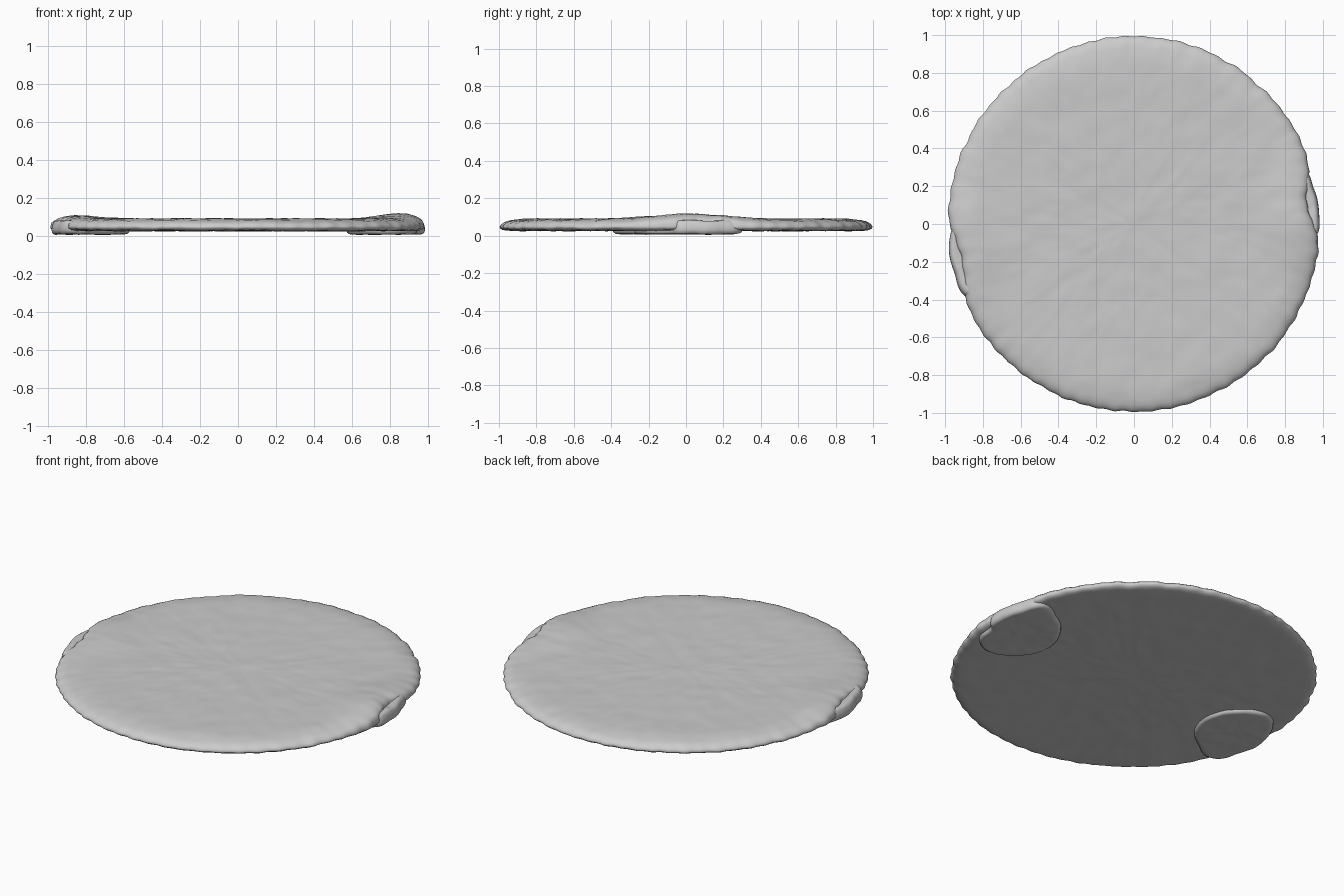
import bpy, bmesh, math
from mathutils import Vector, noise

if "Cube" in bpy.data.objects:
    bpy.data.objects.remove(bpy.data.objects["Cube"])


def slab(name, centre, radius, profile, segs, lump):
    """Closed lumpy slab: rings follow (fraction, z) from bottom centre to top centre."""
    bm = bmesh.new()
    cx, cy = centre

    def point(f, z, a):
        r = radius(a) * f
        x, y = cx + r * math.cos(a), cy + r * math.sin(a)
        z = z(x, y) if callable(z) else z
        n = noise.noise(Vector((x * 9, y * 9, z * 6 + 3))) + 0.6 * noise.noise(Vector((x * 21, y * 21, z * 6)))
        return bm.verts.new((x, y, z + lump * n))

    rings = [[point(f, z, 2 * math.pi * i / segs) for i in range(segs)] for f, z in profile]
    for a, b in zip(rings, rings[1:]):
        for i in range(segs):
            j = (i + 1) % segs
            bm.faces.new((a[i], a[j], b[j], b[i]))
    for ring, (f, z) in ((rings[0], profile[0]), (rings[-1], profile[-1])):
        c = point(0, z, 0)
        for i in range(segs):
            bm.faces.new((c, ring[i], ring[(i + 1) % segs]))
    bmesh.ops.recalc_face_normals(bm, faces=bm.faces)
    mesh = bpy.data.meshes.new(name)
    bm.to_mesh(mesh)
    bm.free()
    for p in mesh.polygons:
        p.use_smooth = True
    ob = bpy.data.objects.new(name, mesh)
    bpy.context.collection.objects.link(ob)
    return ob


def gauss(d, w):
    return math.exp(-(d / w) ** 2)


# Flat bread: scalloped rim, pulled in where the folded tabs poke out
def bread_radius(a):
    d = math.degrees(a)
    d = d - 360 if d > 180 else d
    r = 0.988 + 0.007 * noise.noise(Vector((math.cos(a) * 10, math.sin(a) * 10, 1)))
    r += 0.003 * math.sin(64 * a + 2 * math.sin(3 * a))
    r += 0.006 * abs(math.sin(a)) ** 4
    r -= 0.062 * gauss(d - 7, 9)
    left = d % 360 - 180
    r -= 0.055 * gauss(left - 12, 10)
    return r


# Raised humps above each tab
def rise(x, y):
    return 0.033 * gauss(x - 0.88, 0.17) * gauss(y - 0.04, 0.25) + 0.024 * gauss(x + 0.9, 0.17) * gauss(y + 0.12, 0.25)


def top(base):
    return lambda x, y: base + rise(x, y)


bottom = [(0.04 + 0.036 * i, 0.026) for i in range(26)]
rim = [(0.965, 0.027), (0.985, 0.031), (0.998, 0.04), (1.0, 0.048), (0.994, top(0.058)),
       (0.982, top(0.068)), (0.965, top(0.076)), (0.94, top(0.082)), (0.91, top(0.086))]
upper = [(0.88 - 0.035 * i, top(0.090)) for i in range(25)]
slab("flat_bread", (0, 0), bread_radius, bottom + rim + upper, 256, 0.0035)


# Folded tabs under the left and right rims
def tab(name, centre, outline):
    polar = sorted((math.atan2(y - centre[1], x - centre[0]) % (2 * math.pi),
                    math.hypot(x - centre[0], y - centre[1])) for x, y in outline)
    n = len(polar)

    def radius(a):
        k = sum(1 for p in polar if p[0] <= a) - 1
        (a0, r0), (a1, r1) = polar[k % n], polar[(k + 1) % n]
        before, after = polar[(k - 1) % n][1], polar[(k + 2) % n][1]
        t = ((a - a0) % (2 * math.pi)) / ((a1 - a0) % (2 * math.pi))
        return r0 + 0.5 * t * (r1 - before + t * (2 * before - 5 * r0 + 4 * r1 - after
                               + t * (3 * (r0 - r1) + after - before)))

    prof = [(f / 10, 0.008) for f in range(1, 10)]
    prof += [(0.94, 0.01), (0.98, 0.017), (1.0, 0.032), (0.99, 0.05), (0.965, 0.066), (0.93, 0.078), (0.86, 0.082)]
    prof += [(f / 10, 0.07) for f in range(7, 0, -2)]
    slab(name, centre, radius, prof, 96, 0.004)


tab("right_tab", (0.78, -0.02), [
    (0.57, -0.05), (0.62, 0.12), (0.75, 0.24), (0.89, 0.30), (0.95, 0.19), (0.98, 0.06),
    (0.978, -0.04), (0.945, -0.09), (0.92, -0.21), (0.80, -0.28), (0.66, -0.22)])
tab("left_tab", (-0.78, -0.10), [
    (-0.57, -0.07), (-0.60, -0.20), (-0.72, -0.32), (-0.88, -0.39), (-0.95, -0.26), (-0.98, -0.14),
    (-0.965, -0.03), (-0.93, 0.06), (-0.80, 0.17), (-0.65, 0.10)])
